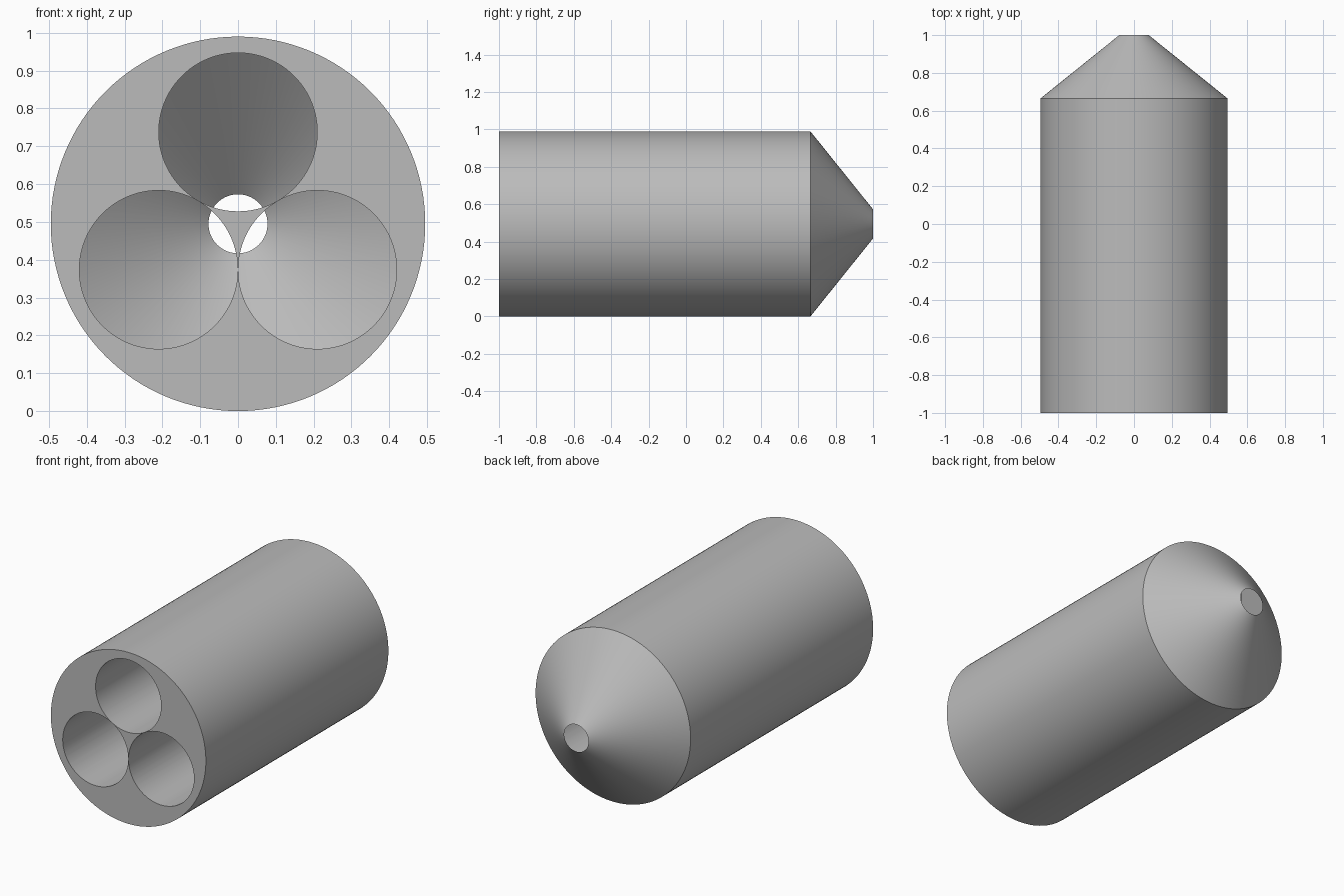
import bpy, bmesh, math
from mathutils import Matrix, Vector

cube = bpy.data.objects.get("Cube")
if cube:
    bpy.data.objects.remove(cube)

RADIUS = 0.495        # outer body, also the height of its axis
SHOULDER = 0.665      # where the nose cone begins
EXIT = 0.078          # nose opening
BORE = 0.2095         # three nearly touching bores
BORE_OFFSET = 0.2425

grey = bpy.data.materials.new("plain grey")
grey.use_nodes = True
colour = (0.5, 0.5, 0.5, 1)
grey.diffuse_color = colour
grey.node_tree.nodes["Principled BSDF"].inputs["Base Color"].default_value = colour


def lathe(name, profile, steps, centre):
    """Spin (radius, y) points about the y direction through centre."""
    bm = bmesh.new()
    verts = [bm.verts.new((r, y, 0)) for r, y in profile]
    edges = [bm.edges.new(pair) for pair in zip(verts, verts[1:])]
    bmesh.ops.spin(bm, geom=verts + edges, cent=(0, 0, 0), axis=(0, 1, 0),
                   angle=math.tau, steps=steps)
    bmesh.ops.remove_doubles(bm, verts=bm.verts, dist=1e-5)
    bmesh.ops.recalc_face_normals(bm, faces=bm.faces)
    bmesh.ops.transform(bm, matrix=Matrix.Translation(centre), verts=bm.verts)
    mesh = bpy.data.meshes.new(name)
    bm.to_mesh(mesh)
    bm.free()
    mesh.materials.append(grey)
    obj = bpy.data.objects.new(name, mesh)
    bpy.context.collection.objects.link(obj)
    return obj


# Body with a conical nose and a hollow conical chamber behind the opening
body = lathe("body", [(0, -1), (RADIUS, -1), (RADIUS, SHOULDER), (EXIT, 1),
                      (RADIUS - 0.02, SHOULDER), (0, SHOULDER)],
             128, (0, 0, RADIUS))

# Three bores from the front face into the chamber
bpy.context.view_layer.objects.active = body
for i in range(3):
    angle = math.radians(90 + 120 * i)
    centre = Vector((math.cos(angle) * BORE_OFFSET, 0,
                     RADIUS + math.sin(angle) * BORE_OFFSET))
    cutter = lathe("bore_cutter", [(0, -1.1), (BORE, -1.1),
                                   (BORE, SHOULDER + 0.005), (0, SHOULDER + 0.005)],
                   96, centre)
    cutter.hide_render = True
    cut = body.modifiers.new("bore", "BOOLEAN")
    cut.operation, cut.solver, cut.object = "DIFFERENCE", "EXACT", cutter
    bpy.ops.object.modifier_apply(modifier=cut.name)
    bpy.data.objects.remove(cutter)

bpy.ops.object.select_all(action="DESELECT")
body.select_set(True)
bpy.ops.object.shade_smooth_by_angle(angle=math.radians(30))
